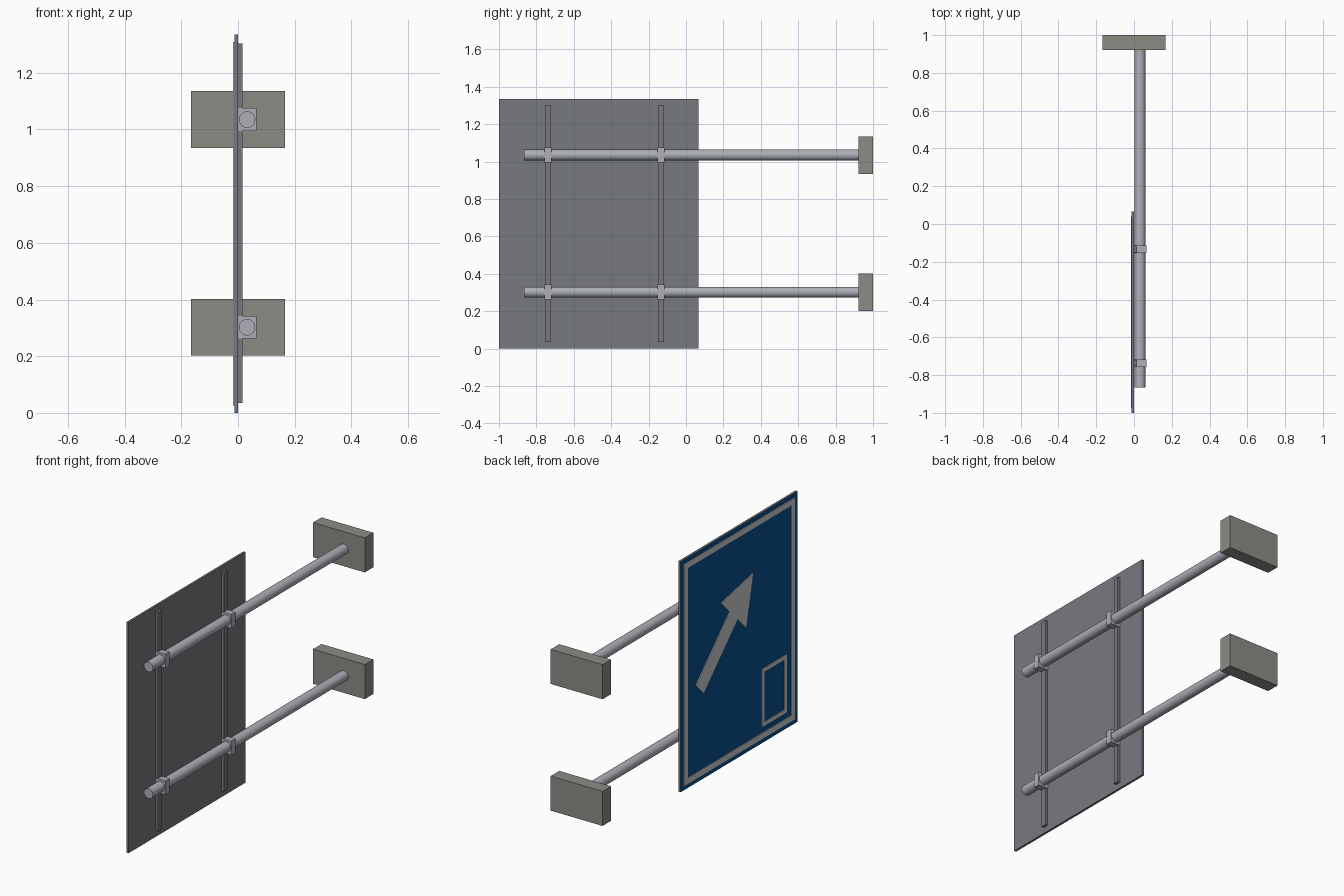
import bpy, bmesh, math
from mathutils import Vector

if "Cube" in bpy.data.objects:
    bpy.data.objects.remove(bpy.data.objects["Cube"])

Y_EDGE, W, H = 0.067, 1.067, 1.335    # panel edge, width, height
FACE, RAISED = -0.013, -0.017         # panel face and raised marking planes


def material(name, rgb):
    m = bpy.data.materials.new(name)
    m.diffuse_color = (*rgb, 1)
    m.use_nodes = True
    m.node_tree.nodes["Principled BSDF"].inputs["Base Color"].default_value = m.diffuse_color
    return m


blue = material("sign_blue", (0.002, 0.078, 0.27))
concrete = material("concrete", (0.26, 0.265, 0.235))
dark_metal = material("dark_metal", (0.19, 0.192, 0.215))
steel = material("steel", (0.42, 0.43, 0.475))


def finish(name, bm, mat=None):
    bmesh.ops.recalc_face_normals(bm, faces=bm.faces)
    me = bpy.data.meshes.new(name)
    bm.to_mesh(me)
    bm.free()
    ob = bpy.data.objects.new(name, me)
    bpy.context.collection.objects.link(ob)
    if mat:
        me.materials.append(mat)
    return ob


def box(name, lo, hi, mat=None):
    bm = bmesh.new()
    bmesh.ops.create_cube(bm, size=1)
    for v in bm.verts:
        v.co = [(a + b) / 2 + c * (b - a) for a, b, c in zip(lo, hi, v.co)]
    return finish(name, bm, mat)


def extrude_marking(name, polys):
    """Raise flat (u, z) polygons off the panel; u runs from the wall-side edge."""
    bm = bmesh.new()
    verts = {}
    for poly in polys:
        for u, z in poly:
            if (u, z) not in verts:
                verts[u, z] = bm.verts.new((FACE, Y_EDGE - u, z))
        bm.faces.new([verts[p] for p in poly])
    res = bmesh.ops.extrude_face_region(bm, geom=bm.faces[:], use_keep_orig=True)
    for g in res["geom"]:
        if isinstance(g, bmesh.types.BMVert):
            g.co.x = RAISED
    return finish(name, bm)


def frame(name, u0, u1, z0, z1, t):
    outer = [(u0, z0), (u1, z0), (u1, z1), (u0, z1)]
    inner = [(u0 + t, z0 + t), (u1 - t, z0 + t), (u1 - t, z1 - t), (u0 + t, z1 - t)]
    return extrude_marking(name, [(outer[i], outer[(i + 1) % 4], inner[(i + 1) % 4], inner[i])
                                  for i in range(4)])


# Sign panel: dark back, blue face
panel = box("sign_panel", (FACE, Y_EDGE - W, 0), (0, Y_EDGE, H), dark_metal)
panel.data.materials.append(blue)
for p in panel.data.polygons:
    p.material_index = 1 if p.normal.x < -0.5 else 0

# Raised markings: border, small outlined box, diagonal arrow
frame("sign_border", 0.026, W - 0.026, 0.026, H - 0.026, 0.034)
frame("small_outline", 0.737, 0.966, 0.095, 0.43, 0.022)
d, n, tail = Vector((1, 1)).normalized(), Vector((-1, 1)).normalized(), Vector((0.169, 0.531))


def at(along, side):
    return tuple(tail + d * along + n * side)


extrude_marking("arrow", [
    (at(0, 0.05), at(0, -0.05), at(0.437, -0.05), at(0.437, 0.05)),
    (at(0.437, 0.05), at(0.437, -0.05), at(0.437, -0.163), at(0.689, 0), at(0.437, 0.163)),
])

# Vertical rails on the back
RAILS = (-0.737, -0.134)
for i, y in enumerate(RAILS):
    box(f"rail_{i + 1}", (0, y - 0.016, 0.035), (0.015, y + 0.016, 1.303), dark_metal)

# Support tubes with wall blocks and clamps
for label, z in (("lower", 0.302), ("upper", 1.035)):
    bm = bmesh.new()
    bmesh.ops.create_cone(bm, cap_ends=True, segments=32, radius1=0.029, radius2=0.029, depth=1.795)
    for v in bm.verts:
        x, y, h = v.co
        v.co = (0.032 + x, 0.0325 + h, z + y)
    tube = finish(f"{label}_tube", bm, steel)
    bpy.context.view_layer.objects.active = tube
    tube.select_set(True)
    bpy.ops.object.shade_smooth_by_angle(angle=math.radians(35))
    tube.select_set(False)
    box(f"{label}_wall_block", (-0.166, 0.922, z - 0.1), (0.166, 1.0, z + 0.1), concrete)
    for i, y in enumerate(RAILS):
        box(f"{label}_clamp_{i + 1}", (0, y - 0.019, z - 0.04), (0.065, y + 0.019, z + 0.04), steel)
